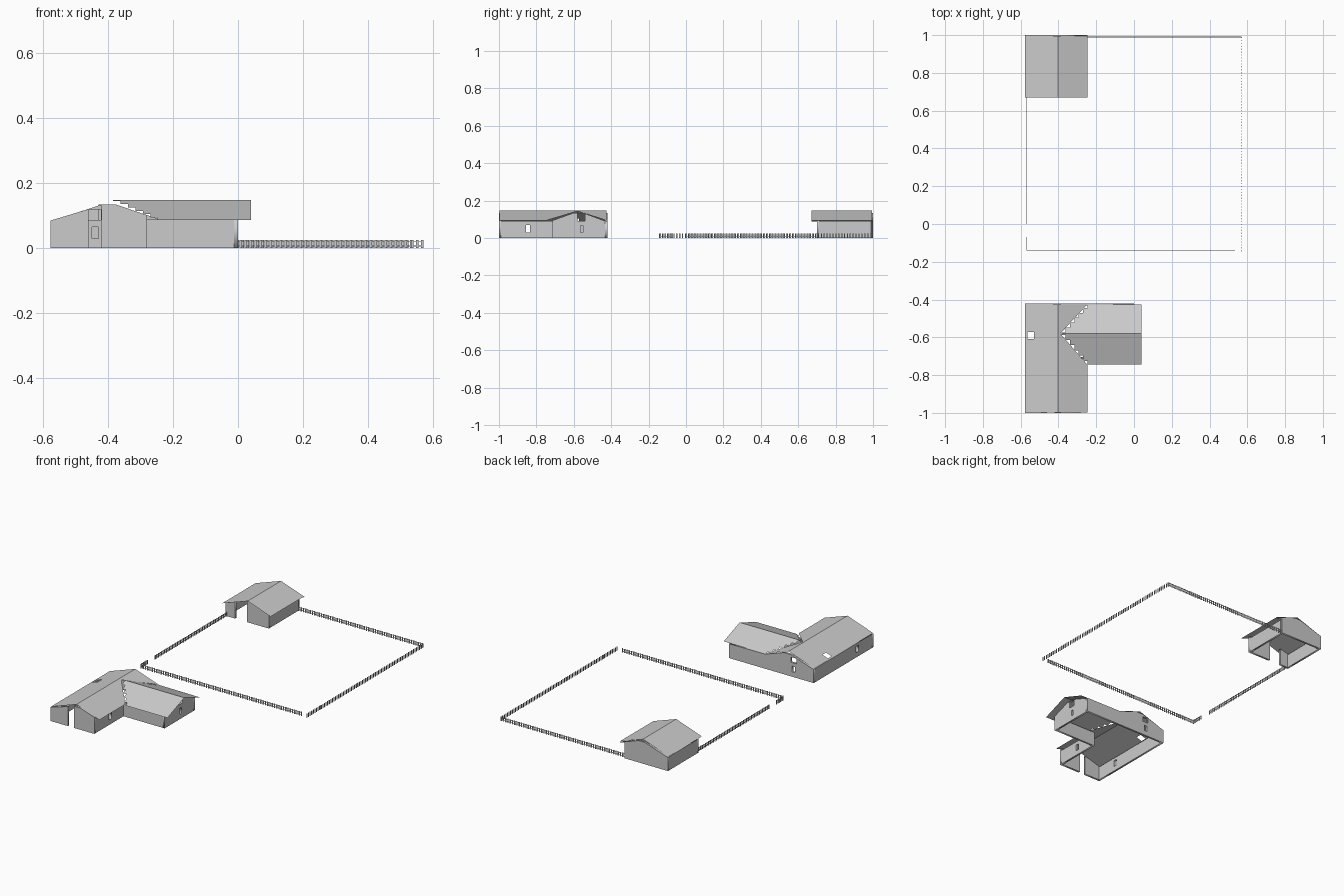
import bpy
from math import radians

if "Cube" in bpy.data.objects:
    bpy.data.objects.remove(bpy.data.objects["Cube"])

T = 0.012  # wall thickness


def panel(name, loops, axis, pos):
    """Upright slab filled from 2D loops (inner loops become holes).
    axis 'y': loops are (x, z), outer face pair centred on y=pos; axis 'x': loops are (y, z)."""
    cu = bpy.data.curves.new(name, 'CURVE')
    cu.dimensions = '2D'
    cu.fill_mode = 'BOTH'
    cu.extrude = T / 2
    for lp in loops:
        s = cu.splines.new('POLY')
        s.points.add(len(lp) - 1)
        for p, (a, b) in zip(s.points, lp):
            p.co = (a, b, 0, 1)
        s.use_cyclic_u = True
    ob = bpy.data.objects.new(name, cu)
    bpy.context.collection.objects.link(ob)
    if axis == 'y':
        ob.rotation_euler = (radians(90), 0, 0)
        ob.location.y = pos
    else:
        ob.rotation_euler = (radians(90), 0, radians(90))
        ob.location.x = pos
    bpy.ops.object.select_all(action='DESELECT')
    ob.select_set(True)
    bpy.context.view_layer.objects.active = ob
    bpy.ops.object.convert(target='MESH')


def sheet(name, polys):
    verts, faces = [], []
    for p in polys:
        faces.append(range(len(verts), len(verts) + len(p)))
        verts += p
    me = bpy.data.meshes.new(name)
    me.from_pydata(verts, [], [list(f) for f in faces])
    ob = bpy.data.objects.new(name, me)
    bpy.context.collection.objects.link(ob)


def rect(a0, a1, b0, b1):
    return [(a0, b0), (a1, b0), (a1, b1), (a0, b1)]


L, R, RIDGE, TOP, SL = -0.577, -0.28, -0.403, 0.148, 0.345


def zx(x):  # main roof height
    return TOP - SL * abs(x - RIDGE)


def zy(y):  # wing roof height
    return TOP - 0.37 * abs(y - WR)


WR = -0.58
gable_left = [(L, 0.085), (L + T, 0.087), (-0.42, 0.134)]


def slot_front(name, a, b, y):
    """Gable front split by an open doorway from a to b."""
    left = [(L, 0), (a, 0), (a, min(0.134, 0.087 + 0.324 * (a + 0.563))), (L, 0.085)]
    right = [(b, 0), (R, 0), (R, 0.102), (-0.375, 0.134), (b, 0.134)]
    panel(name, [left, right], 'y', y)


# House walls
h = T / 2
slot_front("house_front_gable", -0.46, -0.42, -1 + h)
window = rect(-0.855, -0.833, 0.03, 0.068)
panel("house_left_wall", [rect(-1 + T, -0.42 - T, 0, 0.085), window], 'x', L + h)
panel("house_right_wall", [rect(-1 + T, -0.715, 0, 0.09), window], 'x', R - h)
panel("house_back_wall", [
    [(L, 0), (0, 0), (0, 0.088), (-0.245, 0.09), (-0.375, 0.134)] + gable_left[::-1],
    rect(-0.46, -0.422, 0.087, 0.131 - 0.012),
    rect(-0.45, -0.43, 0.03, 0.065)], 'y', -0.42 - h)
panel("wing_front_wall", [rect(R - T, -T, 0, 0.088)], 'y', -0.715 + h)
panel("wing_end_gable", [
    [(-0.715, 0), (-0.42 - T, 0), (-0.42 - T, 0.09), (-0.55, 0.134), (-0.60, 0.134), (-0.715, 0.093)],
    rect(-0.58, -0.54, 0.09, 0.13), rect(-0.565, -0.55, 0.03, 0.066)], 'x', -h)

# House main roof, with a chimney opening on the left slope and a valley notch on the right
Y0, Y1, XE = -0.998, -0.425, -0.247


def on_main(pts):
    return [(x, y, zx(x)) for x, y in pts]


cx0, cx1, cy0, cy1 = -0.567, -0.53, -0.608, -0.572
sheet("house_roof", [
    on_main(rect(L, RIDGE, Y0, cy0)), on_main(rect(L, RIDGE, cy1, Y1)),
    on_main(rect(L, cx0, cy0, cy1)), on_main(rect(cx1, RIDGE, cy0, cy1)),
    on_main([(RIDGE, Y0), (XE, Y0), (XE, -0.745), (-0.39, WR), (RIDGE, WR)]),
    on_main([(RIDGE, WR), (-0.39, WR), (XE, Y1), (RIDGE, Y1)])])


# Wing roof, stepped where it meets the main roof
def wing_slope(eave, n=6):
    pts = [(0.04, eave), (0.04, WR), (-0.385, WR)]
    for i in range(n):
        x = -0.385 + (XE + 0.385) * (i + 1) / n
        y0 = WR + (eave - WR) * (i + 0.25) / n
        y1 = WR + (eave - WR) * (i + 1) / n
        xp = -0.385 + (XE + 0.385) * i / n
        pts += [(xp, y0), (x, y0), (x, y1)]
    pts[-1] = (XE, eave)
    return [(x, y, zy(y)) for x, y in pts]


sheet("wing_roof", [wing_slope(-0.745), wing_slope(-0.425)])

# Barn
slot_front("barn_front_gable", -0.51, -0.43, 0.70 + h)
panel("barn_back_gable", [[(L, 0), (R, 0), (R, 0.095), (XE, 0.09), (-0.375, 0.134)] + gable_left[::-1]],
      'y', 1 - h)
for nm, x, z in (("barn_left_wall", L + h, 0.085), ("barn_right_wall", R - h, 0.09)):
    panel(nm, [rect(0.70 + T, 1 - T, 0, z)], 'x', x)
sheet("barn_roof", [on_main(rect(L, RIDGE, 0.67, 0.995)), on_main(rect(RIDGE, XE, 0.67, 0.995))])


# Picket fence
def fence(name, p, q, rails=True, pitch=0.0155, w=0.0065, t=0.0015):
    along_x = p[1] == q[1]
    a0, a1 = (p[0], q[0]) if along_x else (p[1], q[1])
    c = p[1] if along_x else p[0]
    n = max(1, round((a1 - a0) / pitch))
    bars = [(a0 + (a1 - a0 - w) * i / n, w, 0, 0.025) for i in range(n + 1)]
    if rails:
        bars += [(a0, a1 - a0, 0.006, 0.008), (a0, a1 - a0, 0.020, 0.022)]
    polys = []
    for a, ln, z0, z1 in bars:
        ring = rect(a, a + ln, c - t, c + t)
        if not along_x:
            ring = [(v, u) for u, v in ring]
        polys += [[(u, v, z0) for u, v in ring][::-1], [(u, v, z1) for u, v in ring]]
        for i in range(4):
            (u0, v0), (u1, v1) = ring[i], ring[(i + 1) % 4]
            polys.append([(u0, v0, z0), (u1, v1, z0), (u1, v1, z1), (u0, v0, z1)])
    sheet(name, polys)


fence("fence_back", (R, 0.99), (0.57, 0.99))
fence("fence_front", (-0.567, -0.14), (0.535, -0.14))
fence("fence_right", (0.57, -0.145), (0.57, 0.99), rails=False)
fence("fence_left", (-0.567, 0.0), (-0.567, 0.70))
fence("fence_left_end", (-0.567, -0.14), (-0.567, -0.07))
